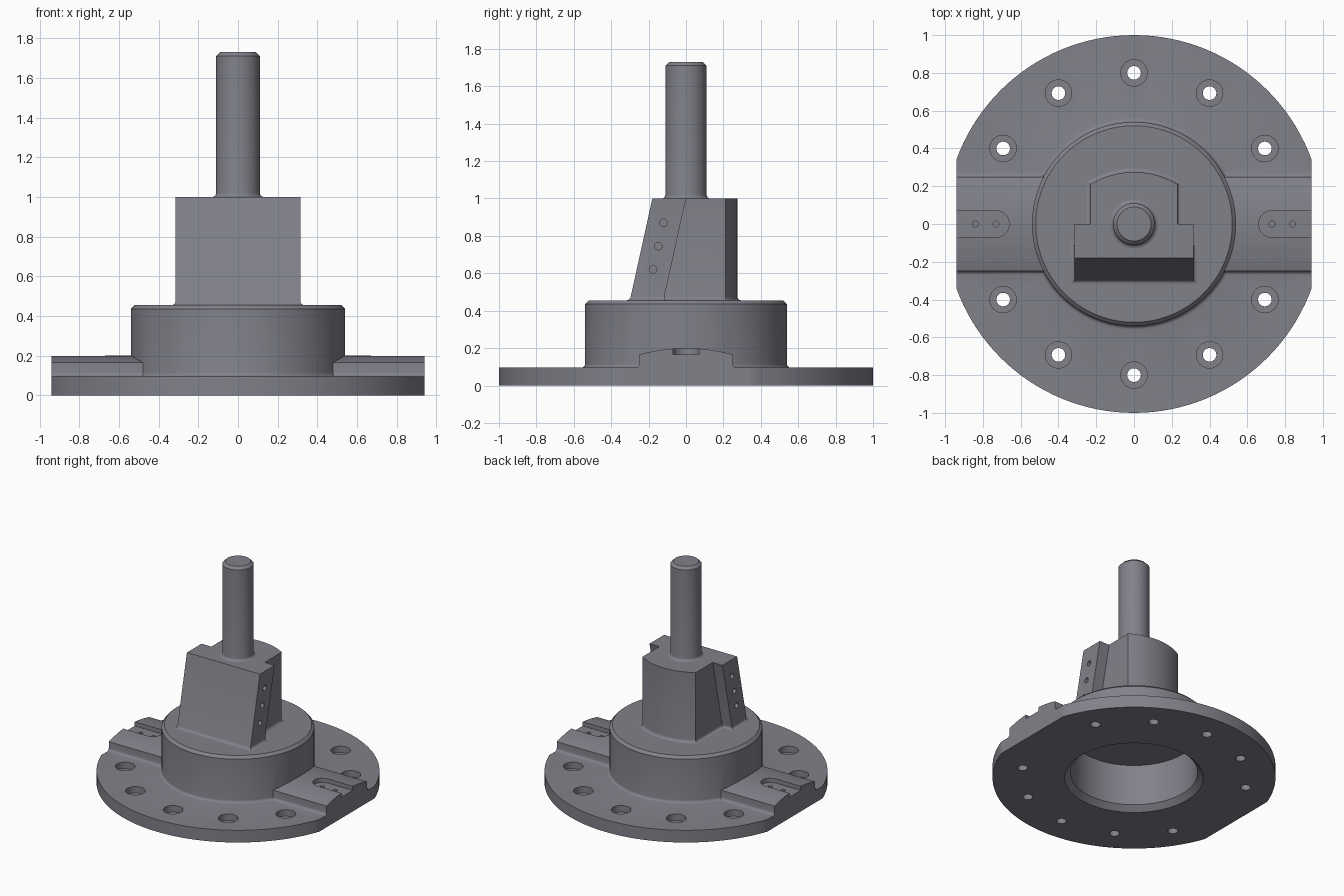
import bpy, bmesh, math
from math import sin, cos, pi
from mathutils import Vector, Matrix

cube = bpy.data.objects.get("Cube")
if cube:
    bpy.data.objects.remove(cube, do_unlink=True)

steel = bpy.data.materials.new("grey_steel")
steel.use_nodes = True
GREY = (0.22, 0.22, 0.255, 1)
steel.diffuse_color = GREY
steel.node_tree.nodes["Principled BSDF"].inputs["Base Color"].default_value = GREY


def finish(name, bm):
    bmesh.ops.recalc_face_normals(bm, faces=bm.faces)
    mesh = bpy.data.meshes.new(name)
    bm.to_mesh(mesh)
    bm.free()
    mesh.materials.append(steel)
    ob = bpy.data.objects.new(name, mesh)
    bpy.context.collection.objects.link(ob)
    return ob


def lathe(name, profile, steps=128):
    """Spin a profile of (radius, z) points, starting and ending on the axis."""
    bm = bmesh.new()
    verts = [bm.verts.new((r, 0, z)) for r, z in profile]
    edges = [bm.edges.new(p) for p in zip(verts, verts[1:])]
    bmesh.ops.spin(bm, geom=verts + edges, cent=(0, 0, 0), axis=(0, 0, 1),
                   angle=2 * pi, steps=steps, use_merge=False)
    bmesh.ops.remove_doubles(bm, verts=bm.verts, dist=1e-5)
    return finish(name, bm)


def grow(outline, d):
    """Offset a counter-clockwise outline outward."""
    pts = [Vector(p) for p in outline]
    out = []
    for i, p in enumerate(pts):
        a, b = (p - pts[i - 1]).normalized(), (pts[(i + 1) % len(pts)] - p).normalized()
        n1, n2 = Vector((a.y, -a.x)), Vector((b.y, -b.x))
        out.append(p + (n1 + n2) * d / (1 + n1.dot(n2)))
    return out


def loft(name, outline, levels):
    """Stack copies of an outline; each level is (offset, z, shift in y)."""
    bm = bmesh.new()
    rings = [[bm.verts.new((p.x, p.y + s, z)) for p in grow(outline, d)] for d, z, s in levels]
    n = len(outline)
    for lo, hi in zip(rings, rings[1:]):
        for i in range(n):
            bm.faces.new((lo[i], lo[(i + 1) % n], hi[(i + 1) % n], hi[i]))
    bm.faces.new(rings[0])
    bm.faces.new(rings[-1])
    return finish(name, bm)


def cylinder(radius, depth, place, axis="Z", segments=32):
    bm = bmesh.new()
    turn = Matrix.Rotation(pi / 2, 4, "Y") if axis == "X" else Matrix()
    bmesh.ops.create_cone(bm, cap_ends=True, segments=segments, radius1=radius, radius2=radius,
                          depth=depth, matrix=Matrix.Translation(place) @ turn)
    return finish("cutter", bm)


def box(size, place):
    bm = bmesh.new()
    bmesh.ops.create_cube(bm, size=1, matrix=Matrix.Translation(place) @ Matrix.Diagonal((*size, 1)))
    return finish("cutter", bm)


def combine(target, other, operation):
    bpy.context.view_layer.objects.active = target
    mod = target.modifiers.new("cut", "BOOLEAN")
    mod.operation, mod.object, mod.solver = operation, other, "EXACT"
    bpy.ops.object.modifier_apply(modifier=mod.name)
    bpy.data.objects.remove(other, do_unlink=True)


def fillet(r, z, size=0.02, steps=4):
    """Concave quarter round from a floor at z up to a wall at r."""
    return [(r + size * (1 - sin(t)), z + size * (1 - cos(t)))
            for t in (pi / 2 * i / steps for i in range(steps + 1))]


FLOOR, BOSS_TOP, BLOCK_TOP = 0.095, 0.455, 1.0

# Round flange with raised boss and hollow underside
flange = lathe("flange", [(0, 0.36), (0.45, 0.36), (0.45, 0.04), (0.49, 0), (1, 0), (1, FLOOR)]
               + fillet(0.54, FLOOR) + [(0.54, 0.435), (0.52, BOSS_TOP), (0, BOSS_TOP)])

# Arched side arms with a round-ended slot and two pin holes
crown = [(0.25 * k / 8, 0.2 - 0.035 * (k / 8) ** 2) for k in range(9)]
half = crown + fillet(0.25, FLOOR)[::-1] + [(0.27, 0.06)]
section = half + [(-y, z) for y, z in half[:0:-1]]
for side in (-1, 1):
    bm = bmesh.new()
    face = bm.faces.new([bm.verts.new((side * 0.46, y, z)) for y, z in section])
    moved = bmesh.ops.extrude_face_region(bm, geom=[face], use_keep_orig=True)["geom"]
    bmesh.ops.translate(bm, vec=(side * 0.54, 0, 0),
                        verts=[g for g in moved if isinstance(g, bmesh.types.BMVert)])
    combine(flange, finish("arm", bm), "UNION")
    combine(flange, box((0.2, 3, 1), (side * 1.04, 0, 0)), "DIFFERENCE")
    slot = cylinder(0.07, 0.1, (side * 0.73, 0, 0.215))
    combine(slot, box((0.4, 0.14, 0.1), (side * 0.93, 0, 0.215)), "UNION")
    combine(flange, slot, "DIFFERENCE")
    for x in (0.73, 0.84):
        combine(flange, cylinder(0.016, 0.1, (side * x, 0, 0.165), segments=16), "DIFFERENCE")

# Counterbored bolt holes, left out where the arms are
for k in range(12):
    if k % 6:
        x, y = 0.8 * cos(k * pi / 6), 0.8 * sin(k * pi / 6)
        combine(flange, cylinder(0.036, 0.4, (x, y, 0.05)), "DIFFERENCE")
        combine(flange, cylinder(0.07, 0.1, (x, y, 0.095)), "DIFFERENCE")

# Upright block: leaning front plate joined to a round-backed body
root = [(d, z) for d, z in fillet(0, BOSS_TOP)]
lean = 0.12 / (BLOCK_TOP - BOSS_TOP)
plate = [(-0.315, -0.3), (0.315, -0.3), (0.315, -0.12), (-0.315, -0.12)]
levels = [(0.02, 0.43, 0)] + [(d, z, (z - BOSS_TOP) * lean) for d, z in root]
block = loft("upright_block", plate, levels + [(0, BLOCK_TOP, 0.12)])
arc = [(0.23 * cos(pi * k / 16), 0) for k in range(17)]
back = [(x, 0.275 - 0.44 + math.sqrt(0.44 ** 2 - x * x)) for x, _ in arc]
body = loft("body", [(-0.23, -0.15), (0.23, -0.15)] + back,
            [(0.02, 0.43, 0)] + [(d, z, 0) for d, z in root] + [(0, BLOCK_TOP, 0)])
combine(block, body, "UNION")
for side in (-1, 1):
    for y, z in ((-0.12, 0.87), (-0.148, 0.745), (-0.176, 0.62)):
        combine(block, cylinder(0.02, 0.06, (side * 0.315, y, z), "X", 20), "DIFFERENCE")

# Chamfered shaft
shaft = lathe("shaft", [(0, 0.97), (0.13, 0.97)] + fillet(0.11, BLOCK_TOP)
              + [(0.11, 1.71), (0.09, 1.73), (0, 1.73)], 64)

for ob in (flange, block, shaft):
    bpy.ops.object.select_all(action="DESELECT")
    ob.select_set(True)
    bpy.context.view_layer.objects.active = ob
    bpy.ops.object.shade_smooth_by_angle(angle=math.radians(30))
